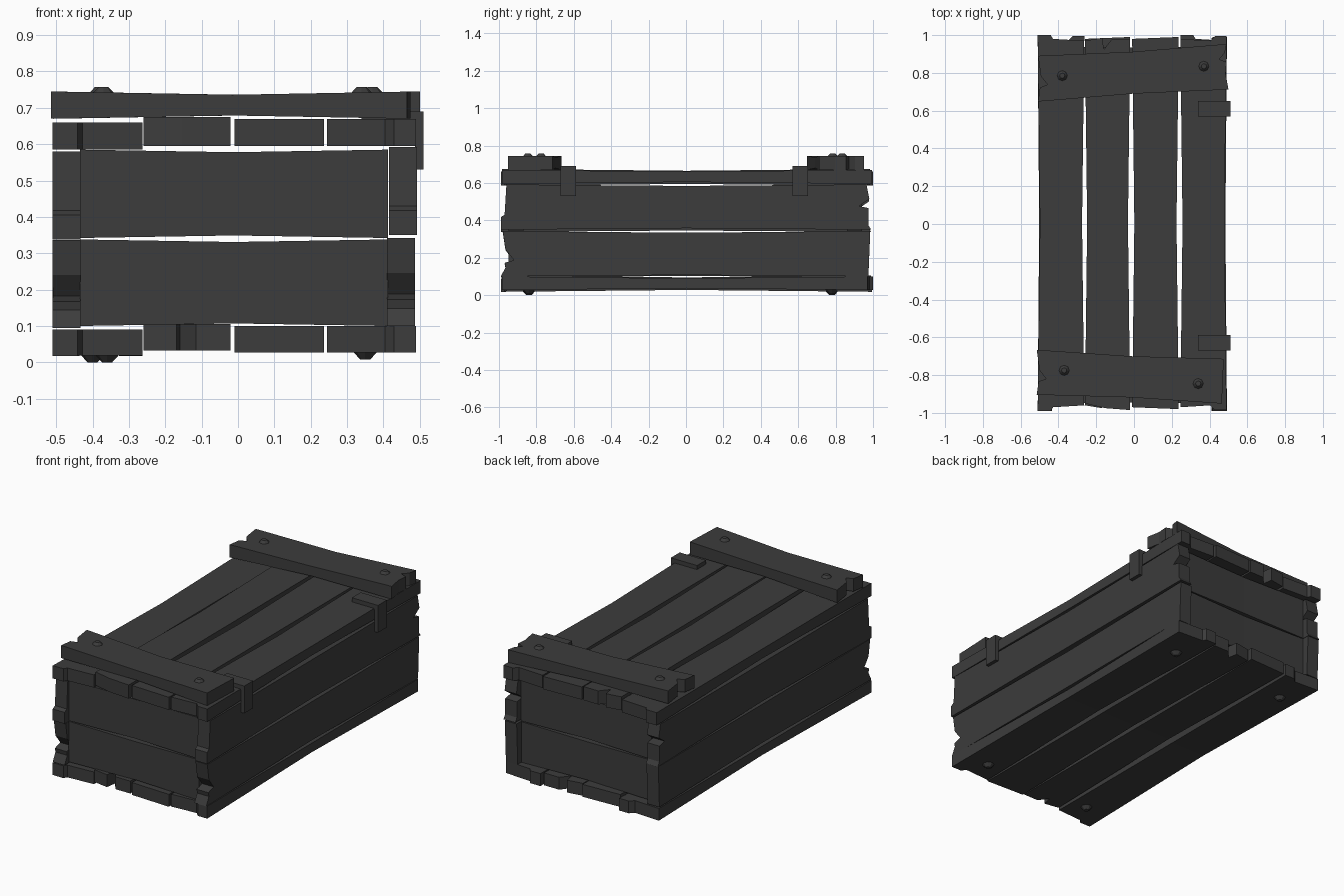
import bpy, bmesh
from mathutils import Vector

if "Cube" in bpy.data.objects:
    bpy.data.objects.remove(bpy.data.objects["Cube"])

dark = bpy.data.materials.new("dark_wood")
dark.diffuse_color = (0.045, 0.045, 0.045, 1)
dark.use_nodes = True
dark.node_tree.nodes["Principled BSDF"].inputs["Base Color"].default_value = dark.diffuse_color

# which world axis gets (length, width, thickness)
FLAT, SIDE, CROSS, BATTEN = (1, 0, 2), (1, 2, 0), (0, 2, 1), (0, 1, 2)


def finish(name, bm):
    bmesh.ops.recalc_face_normals(bm, faces=bm.faces)
    me = bpy.data.meshes.new(name)
    bm.to_mesh(me)
    bm.free()
    me.materials.append(dark)
    ob = bpy.data.objects.new(name, me)
    bpy.context.collection.objects.link(ob)
    return ob


def plank(name, axes, length, width, thick, end0, end1, pinch=0.012, sag=0.01, shear=0.0):
    """Board with a pinched waist; ends are (width fraction, inset) outlines."""
    (l0, l1), (w0, w1), (t0, t1) = length, width, thick
    mid, half = (l0 + l1) / 2, (l1 - l0) / 2
    wm, hw = (w0 + w1) / 2, (w1 - w0) / 2
    bm = bmesh.new()

    def pair(u, f):
        k = max(0.0, 1 - abs(u - mid) / half)
        v = wm + (2 * f - 1) * (hw - pinch * k) + shear * (u - mid)
        out = []
        for t in (t0 + sag * k, t1 - sag * k):
            p = Vector()
            p[axes[0]], p[axes[1]], p[axes[2]] = u, v, t
            out.append(bm.verts.new(p))
        return out

    a = [pair(l0 + d, f) for f, d in end0]
    z = [pair(l1 - d, f) for f, d in end1]
    cuts = [[pair(mid + half * s, f) for f in (0, 1)] for s in (-0.35, 0, 0.35)]
    loops = [a + cuts[0][::-1]]
    loops += [[p[0], p[1], q[1], q[0]] for p, q in zip(cuts, cuts[1:])]
    loops += [z + cuts[2][::-1]]
    for lp in loops:
        bm.faces.new([p[0] for p in lp])
        bm.faces.new([p[1] for p in lp])
    rim = a + [c[1] for c in cuts] + z[::-1] + [c[0] for c in cuts[::-1]]
    for p, q in zip(rim, rim[1:] + rim[:1]):
        bm.faces.new((p[0], q[0], q[1], p[1]))
    return finish(name, bm)


# broken end outlines
STEP = [(0, 0), (0.28, 0), (0.33, 0.02), (1, 0.03)]
STEP_R = [(0, 0.02), (0.65, 0.03), (0.75, 0.005), (1, 0.005)]
NOTCH = [(0, 0.03), (0.38, 0.015), (0.42, 0.075), (0.6, 0.02), (1, 0.02)]
SLANT = [(0, 0.04), (0.45, 0.015), (1, 0.005)]
PLAIN = [(0, 0.02), (1, 0.01)]
CHIP = [(0, 0.0), (0.2, 0.025), (0.3, 0.02), (0.36, 0.07), (0.6, 0.025), (1, 0.01)]
CHIP_HI = [(0, 0.005), (0.1, 0.02), (0.48, 0.02), (0.52, 0.07), (0.68, 0.015), (1, 0.03)]
FLUSH = [(0, 0), (1, 0)]

# lid and floor boards
cols = [(-0.51, -0.263), (-0.26, -0.02), (-0.01, 0.237), (0.245, 0.49)]
lid_z = [(0.585, 0.66), (0.595, 0.675), (0.595, 0.67), (0.595, 0.67)]
floor_z = [(0.018, 0.09), (0.032, 0.105), (0.027, 0.1), (0.027, 0.1)]
fronts = [STEP, SLANT, PLAIN, STEP_R]
backs = [STEP, NOTCH, PLAIN, STEP_R]
for i in range(4):
    plank(f"lid_board_{i + 1}", FLAT, (-0.99, 1.0), cols[i], lid_z[i], fronts[i], backs[i])
    plank(f"floor_board_{i + 1}", FLAT, (-0.99, 1.0), cols[i], floor_z[i],
          NOTCH if i == 1 else fronts[i], backs[3 - i])

# long side boards
for name, x0, z0 in (("left_lower", -0.51, 0.095), ("left_upper", -0.51, 0.338),
                     ("right_lower", 0.41, 0.1), ("right_upper", 0.415, 0.35)):
    low = "lower" in name
    plank(name + "_board", SIDE, (-0.99, 0.995), (z0, z0 + 0.242), (x0, x0 + 0.077),
          CHIP if low else STEP, PLAIN if low else CHIP_HI, pinch=0.008, sag=0.008)

# end boards set between the sides
for name, y0 in (("front", -0.95), ("back", 0.86)):
    for part, z0, z1 in (("lower", 0.1, 0.338), ("upper", 0.342, 0.585)):
        plank(f"{name}_{part}_board", CROSS, (-0.435, 0.412), (z0, z1), (y0, y0 + 0.08),
              FLUSH, FLUSH, pinch=0.007, sag=0.006)

# skewed battens across the lid
B_LEFT = [(0, 0), (0.3, 0.01), (0.36, 0.05), (0.55, 0.015), (1, 0)]
B_RIGHT = [(0, 0), (0.35, 0.015), (0.6, 0.01), (0.68, 0.05), (0.8, 0.02), (1, 0.01)]
plank("front_batten", BATTEN, (-0.515, 0.485), (-0.928, -0.69), (0.67, 0.745),
      B_LEFT, PLAIN, pinch=0.01, sag=0.009, shear=-0.048)
plank("back_batten", BATTEN, (-0.508, 0.5), (0.68, 0.922), (0.67, 0.745),
      B_LEFT, B_RIGHT, pinch=0.01, sag=0.009, shear=0.063)


# low domed nail heads, above the battens and below the floor
def nail(name, x, y, z, up):
    bm = bmesh.new()
    rings = []
    bmesh.ops.create_cone(bm, cap_ends=True, segments=8, radius1=0.036, radius2=0.014, depth=0.024)
    for v in bm.verts:
        v.co = Vector((v.co.x + x, v.co.y + y, z + up * v.co.z))
    return finish(name, bm)


for i, (x, y) in enumerate([(-0.38, 0.785), (0.37, 0.835), (-0.37, -0.775), (0.34, -0.845)]):
    nail(f"top_nail_{i + 1}", x, y, 0.745, 1)
for i, (x, y) in enumerate([(-0.4, 0.78), (0.35, 0.78), (-0.36, -0.84), (0.35, -0.84)]):
    nail(f"bottom_nail_{i + 1}", x, y, 0.012 if x < 0 else 0.02, -1)

# L-shaped hinge straps on the right edge
profile = [(0.34, 0.66), (0.487, 0.66), (0.487, 0.53), (0.51, 0.53), (0.51, 0.69), (0.34, 0.69)]
for name, y in (("front", -0.67), ("back", 0.57)):
    bm = bmesh.new()
    face = bm.faces.new([bm.verts.new((px, y, pz)) for px, pz in profile])
    ext = bmesh.ops.extrude_face_region(bm, geom=[face])["geom"]
    bmesh.ops.translate(bm, vec=(0, 0.082, 0),
                        verts=[g for g in ext if isinstance(g, bmesh.types.BMVert)])
    finish(name + "_strap", bm)
